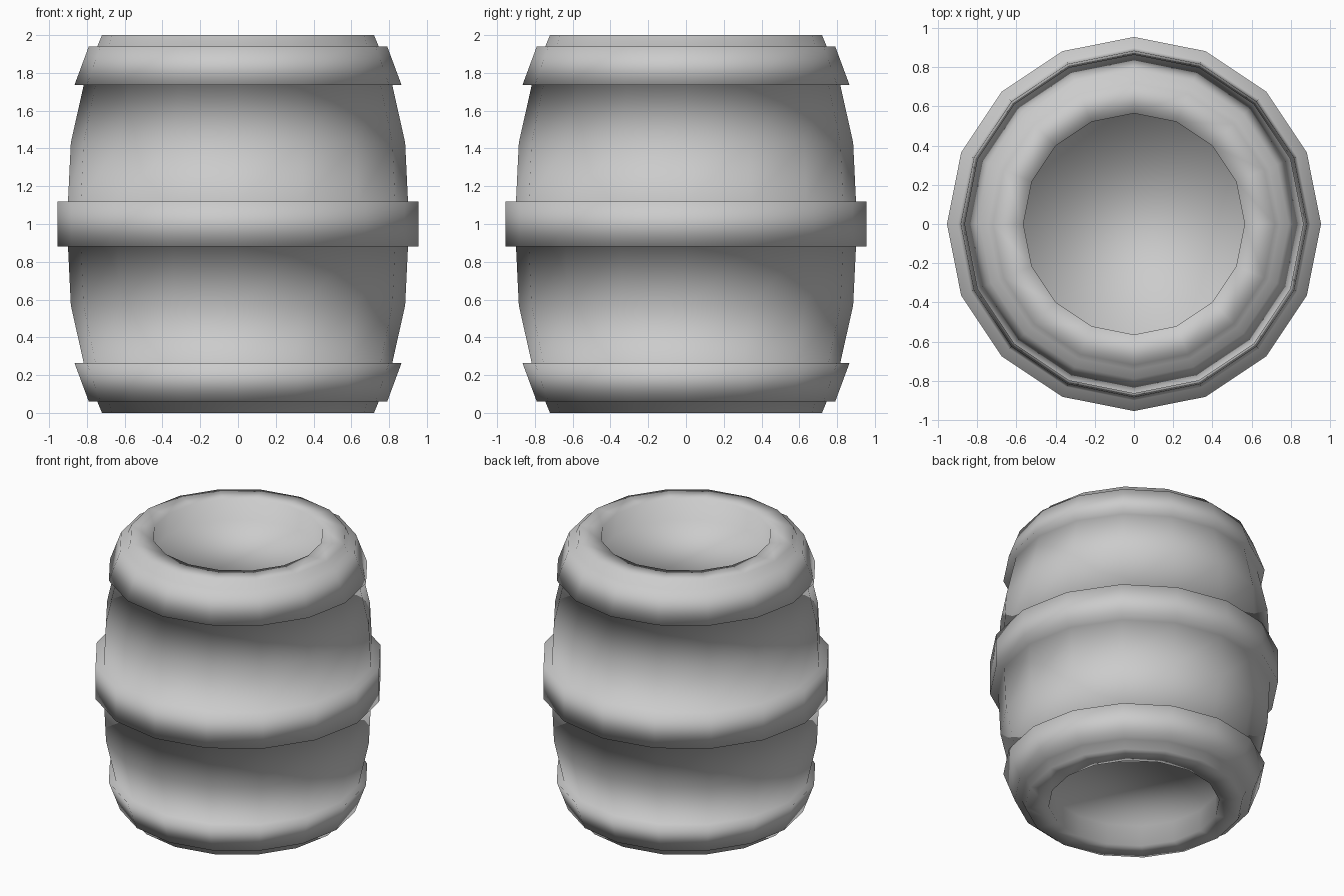
import bpy, bmesh
from math import cos, sin, pi

cube = bpy.data.objects.get("Cube")
if cube:
    bpy.data.objects.remove(cube, do_unlink=True)

SIDES = 16

# Plain grey finish
grey = bpy.data.materials.new("plain_grey")
grey.use_nodes = True
color = (0.6, 0.6, 0.6, 1)
grey.diffuse_color = color
grey.node_tree.nodes["Principled BSDF"].inputs["Base Color"].default_value = color

# Upper half of the profile (radius, height): middle hoop, bulging staves,
# tapered end hoop, rim, and recessed lid
upper = [
    (0.955, 1.12), (0.90, 1.12), (0.885, 1.43), (0.817, 1.735),
    (0.866, 1.735), (0.79, 1.94), (0.745, 1.94), (0.72, 2.0),
    (0.565, 2.0), (0.565, 1.85),
]
lower = [(r, 2 - z) for r, z in reversed(upper)]
profile = lower + upper

# Lathe the profile into one closed shell, hoops growing out of the body
bm = bmesh.new()
rings = [[bm.verts.new((r * cos(2 * pi * i / SIDES), r * sin(2 * pi * i / SIDES), z))
          for i in range(SIDES)] for r, z in profile]
for a, b in zip(rings, rings[1:]):
    for i in range(SIDES):
        j = (i + 1) % SIDES
        bm.faces.new((a[i], a[j], b[j], b[i]))

# Recessed end lids
bm.faces.new(rings[-1])
bm.faces.new(list(reversed(rings[0])))
bmesh.ops.recalc_face_normals(bm, faces=bm.faces)

# The whole barrel is shaded smooth
for face in bm.faces:
    face.smooth = True
mesh = bpy.data.meshes.new("barrel")
bm.to_mesh(mesh)
bm.free()
mesh.materials.append(grey)
barrel = bpy.data.objects.new("barrel", mesh)
bpy.context.collection.objects.link(barrel)
